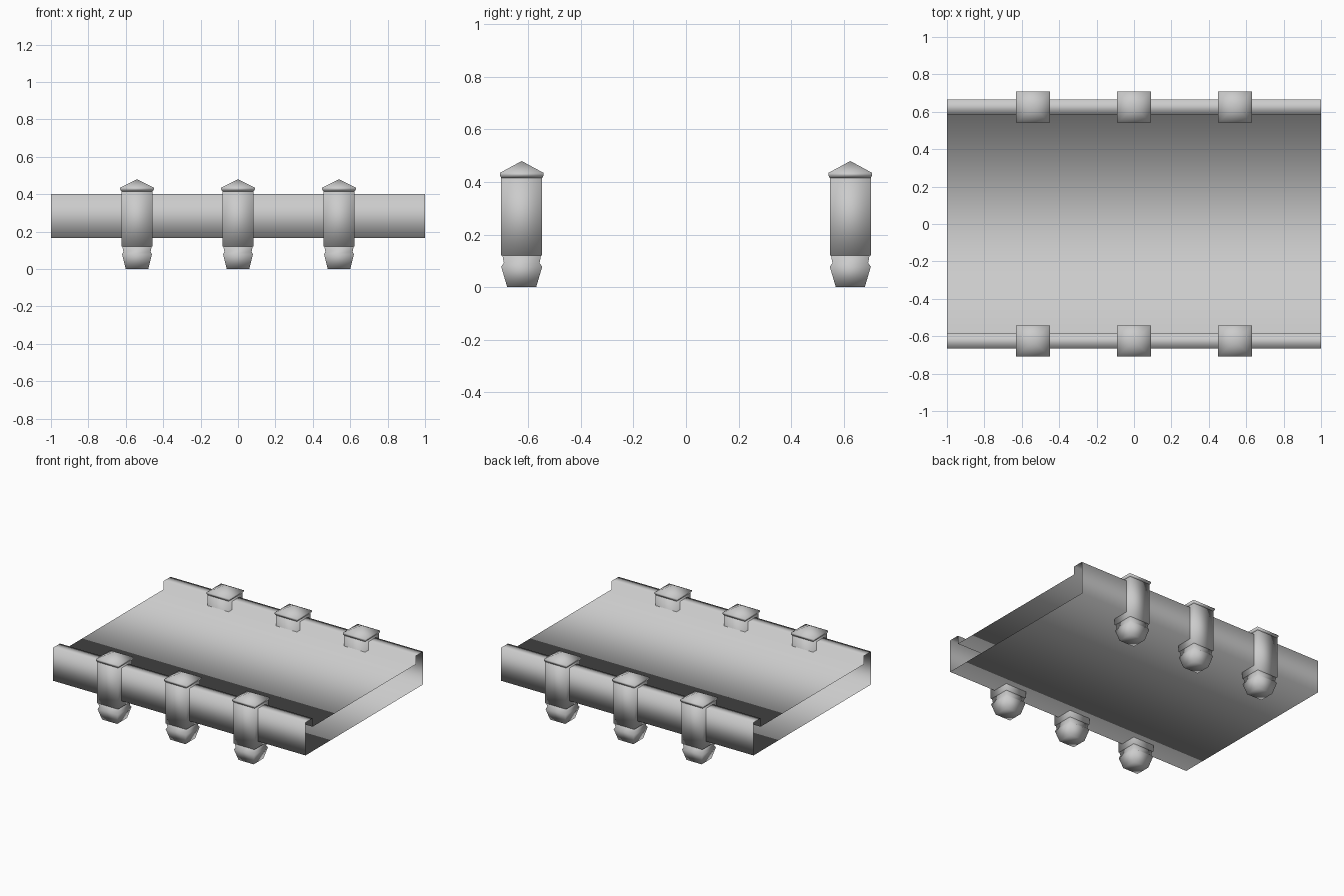
import bpy

if "Cube" in bpy.data.objects:
    bpy.data.objects.remove(bpy.data.objects["Cube"])


def make(name, verts, faces):
    mesh = bpy.data.meshes.new(name)
    mesh.from_pydata(verts, [], faces)
    mesh.shade_smooth()
    obj = bpy.data.objects.new(name, mesh)
    bpy.context.collection.objects.link(obj)
    return obj


def square_loft(name, x, y, rings):
    """Stack rectangular rings (half_x, half_y, z) and close both ends."""
    verts = [(x + sx * hx, y + sy * hy, z) for hx, hy, z in rings
             for sx, sy in ((-1, -1), (1, -1), (1, 1), (-1, 1))]
    faces = [(4 * r + i, 4 * r + (i + 1) % 4, 4 * r + 4 + (i + 1) % 4, 4 * r + 4 + i)
             for r in range(len(rings) - 1) for i in range(4)]
    top = 4 * (len(rings) - 1)
    faces += [(3, 2, 1, 0)]
    if rings[-1][0] > 0:
        faces += [(top, top + 1, top + 2, top + 3)]
    else:
        # pyramid tip: one shared apex
        verts = verts[:top] + [(x, y, rings[-1][2])]
        b = top - 4
        faces = [f for f in faces if max(f) < top]
        faces += [(b + i, b + (i + 1) % 4, top) for i in range(4)]
    return make(name, verts, faces)


# deck: channel profile with raised rims, open at both ends
half = [(0.665, 0.165), (0.665, 0.40), (0.585, 0.40), (0.585, 0.34)]
profile = half + [(-y, z) for y, z in reversed(half)]
n = len(profile)
verts = [(x, y, z) for x in (-1, 1) for y, z in profile]
make("deck", verts, [(i, (i + 1) % n, n + (i + 1) % n, n + i) for i in range(n)])

# posts: shaft, pyramid cap and tapered foot, three on each side
for side, y in (("front", -0.625), ("back", 0.625)):
    for i, x in enumerate((-0.54, 0, 0.54), 1):
        tag = f"{side}_{i}"
        square_loft("post_shaft_" + tag, x, y,
                    [(0.083, 0.078, 0.12), (0.083, 0.078, 0.42)])
        square_loft("post_cap_" + tag, x, y,
                    [(0.083, 0.078, 0.415), (0.09, 0.083, 0.425),
                     (0.09, 0.083, 0.435), (0, 0, 0.48)])
        square_loft("post_foot_" + tag, x, y,
                    [(0.06, 0.055, 0), (0.08, 0.078, 0.078),
                     (0.073, 0.068, 0.092), (0.078, 0.073, 0.12)])
